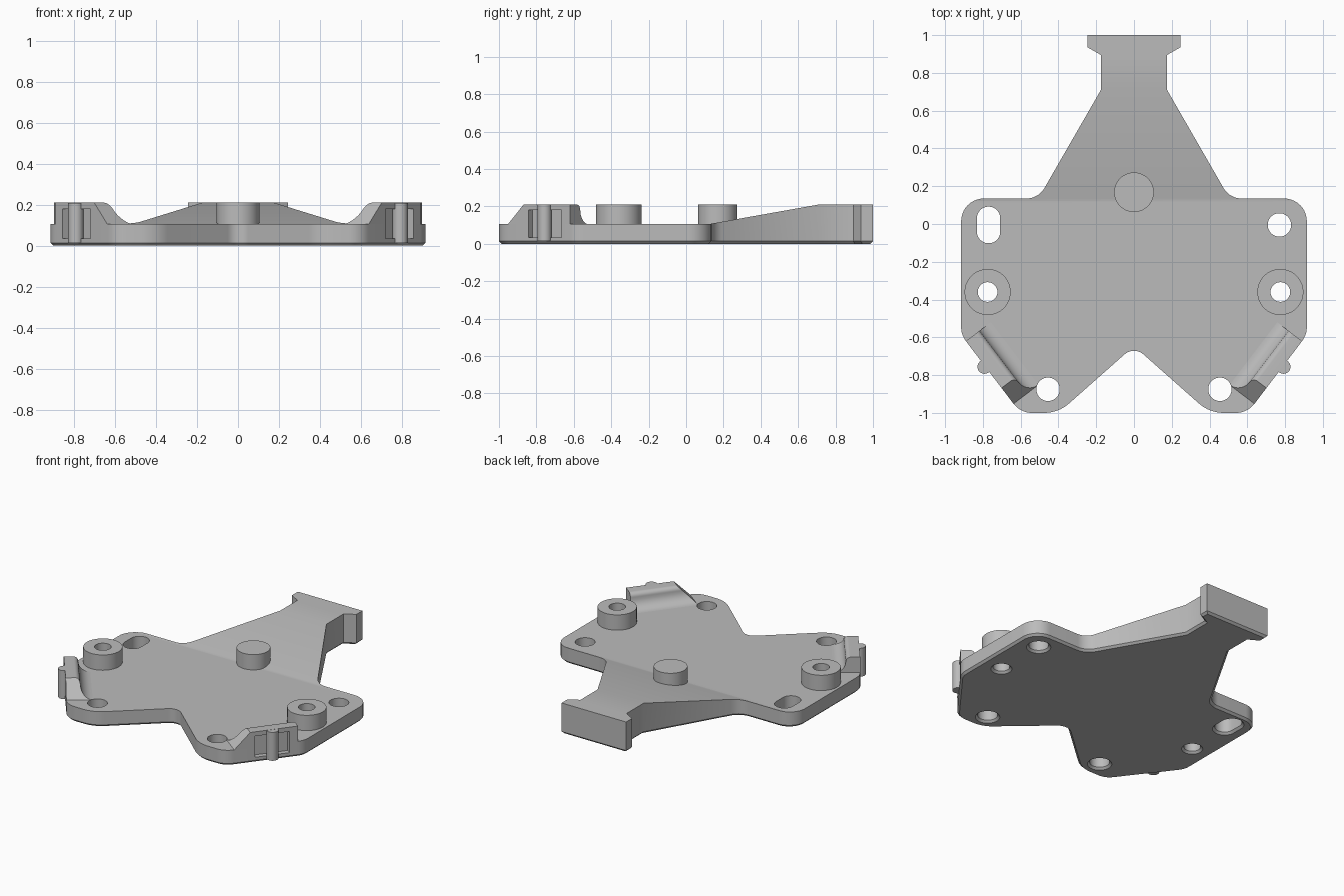
import bpy, bmesh, math
from mathutils import Vector

cube = bpy.data.objects.get("Cube")
if cube:
    bpy.data.objects.remove(cube, do_unlink=True)

grey = bpy.data.materials.new("plain grey")
grey.use_nodes = True
COLOUR = (0.5, 0.5, 0.5, 1)
grey.diffuse_color = COLOUR
grey.node_tree.nodes["Principled BSDF"].inputs["Base Color"].default_value = COLOUR

BASE, TOP, CHAMFER = 0.105, 0.21, 0.014


def loft(name, rings):
    """Closed solid through rings with equal point counts."""
    bm = bmesh.new()
    loops = [[bm.verts.new(p) for p in ring] for ring in rings]
    for a, b in zip(loops, loops[1:]):
        for i in range(len(a)):
            j = (i + 1) % len(a)
            bm.faces.new((a[i], a[j], b[j], b[i]))
    bm.faces.new(loops[0])
    bm.faces.new(loops[-1])
    bmesh.ops.recalc_face_normals(bm, faces=bm.faces)
    mesh = bpy.data.meshes.new(name)
    bm.to_mesh(mesh)
    bm.free()
    mesh.materials.append(grey)
    obj = bpy.data.objects.new(name, mesh)
    bpy.context.collection.objects.link(obj)
    return obj


def at_height(points, z):
    return [(x, y, z) for x, y in points]


def slot(x, y, r, half=0, n=48):
    """Circle outline, stretched along y when half is set."""
    pts = []
    for i in range(n):
        a = 2 * math.pi * (i + 0.5) / n
        pts.append((x + r * math.cos(a), y + r * math.sin(a) + math.copysign(half, math.sin(a))))
    return pts


def rounded(corners, steps=10):
    """Polygon outline with a fillet radius at each corner."""
    out = []
    for i, (x, y, r) in enumerate(corners):
        p = Vector((x, y))
        u = (Vector(corners[i - 1][:2]) - p).normalized()
        v = (Vector(corners[(i + 1) % len(corners)][:2]) - p).normalized()
        if not r:
            out.append(p)
            continue
        half = u.angle(v) / 2
        centre = p + (u + v).normalized() * r / math.sin(half)
        a, b = (p + d * r / math.tan(half) - centre for d in (u, v))
        sweep = a.angle_signed(b)
        for k in range(steps + 1):
            t = -sweep * k / steps
            c, s = math.cos(t), math.sin(t)
            out.append(centre + Vector((a.x * c - a.y * s, a.x * s + a.y * c)))
    return out


def inset(points, d):
    """Move a counter-clockwise outline inward by d."""
    out = []
    for i, p in enumerate(points):
        e = (p - points[i - 1]).normalized()
        f = (points[(i + 1) % len(points)] - p).normalized()
        n, m = Vector((-e.y, e.x)), Vector((-f.y, f.x))
        out.append(p + (n + m) * d / (1 + n.dot(m)))
    return out


def cut(obj, cutter):
    mod = obj.modifiers.new("cut", 'BOOLEAN')
    mod.operation, mod.solver, mod.object = 'DIFFERENCE', 'EXACT', cutter
    bpy.context.view_layer.objects.active = obj
    bpy.ops.object.modifier_apply(modifier=mod.name)


# Plate outline: right half, then mirrored
half_outline = [
    (0.40, -1.0, 0.2), (0.60, -1.0, 0.12), (0.915, -0.587, 0.12),
    (0.915, 0.135, 0.12), (0.506, 0.135, 0.11), (0.175, 0.71, 0),
    (0.175, 0.895, 0), (0.245, 0.935, 0), (0.245, 1.0, 0)]
corners = [(0, -0.646, 0.075)] + half_outline + [(-x, y, r) for x, y, r in reversed(half_outline)]
outline = rounded(corners)
plate = loft("base_plate", [at_height(inset(outline, CHAMFER), 0),
                            at_height(outline, CHAMFER), at_height(outline, TOP)])

# Remove the space above the flat deck and the rising neck
side_profile = [(-1.1, BASE), (0.12, BASE), (0.71, TOP), (0.71, 0.3), (-1.1, 0.3)]
deck_cutter = loft("deck_cutter", [[(x, y, z) for y, z in side_profile] for x in (-1.1, 1.1)])
cut(plate, deck_cutter)

# Screw holes with a chamfer underneath
holes = [(0.77, -0.005, 0.062, 0), (-0.77, -0.005, 0.062, 0.035)]
for s in (1, -1):
    holes += [(s * 0.775, -0.36, 0.052, 0), (s * 0.455, -0.875, 0.062, 0)]
cutters = [deck_cutter]
hole_cutters = []
for x, y, r, half in holes:
    wide = slot(x, y, r + 2 * CHAMFER, half)
    tight = slot(x, y, r, half)
    hole_cutters.append(loft("hole_cutter", [at_height(wide, -CHAMFER),
                                             at_height(tight, CHAMFER), at_height(tight, 0.3)]))
for c in hole_cutters:
    cut(plate, c)
cutters += hole_cutters
parts = [plate]

# Centre post
post = slot(0, 0.168, 0.105)
parts.append(loft("centre_post", [at_height(post, 0.1), at_height(post, TOP)]))

# Section of the side clip: flat top, rounded shoulder, concave foot
clip_section = [(0, BASE), (0, TOP)]
quarter = [math.pi / 2 * k / 8 for k in range(9)]
clip_section += [(0.06 + 0.03 * math.sin(a), 0.18 + 0.03 * math.cos(a)) for a in quarter]
clip_section += [(0.165 - 0.075 * math.cos(a), 0.18 - 0.075 * math.sin(a)) for a in quarter[1:]]

for s, side in ((1, "left"), (-1, "right")):
    # Hollow boss
    ring = slot(s * 0.775, -0.36, 0.122)
    boss = loft(side + "_boss", [at_height(ring, 0.1), at_height(ring, TOP)])

    # t runs forward along the slanted edge, n runs inward from it
    def edge(t, n, z):
        return (s * (0.89 - 0.605 * t - 0.796 * n), -0.62 - 0.796 * t + 0.605 * n, z)

    clip = loft(side + "_clip", [[edge(0, n, z) for n, z in clip_section],
                                 [edge(0.312 + (TOP - z), n, z) for n, z in clip_section]])
    for c in hole_cutters:
        cut(boss if abs(c.data.vertices[0].co.y + 0.36) < 0.12 else clip, c)

    # Pocket in the outer face with an upright rib in it
    box = [(0.056, -0.05), (0.28, -0.05), (0.28, 0.035), (0.056, 0.035)]
    pocket = loft("pocket_cutter", [[edge(t, n, z) for t, n in box] for z in (0.035, 0.18)])
    cut(plate, pocket)
    cut(clip, pocket)
    cutters.append(pocket)
    circle = slot(0.168, -0.004, 0.037, n=32)
    rib = loft(side + "_clip_rib", [[edge(t, n, z) for t, n in circle] for z in (CHAMFER, TOP - 0.001)])
    parts += [boss, clip, rib]

for c in cutters:
    bpy.data.objects.remove(c, do_unlink=True)

# Smooth the curved walls, keep the edges sharp
bpy.ops.object.select_all(action='DESELECT')
for obj in parts:
    obj.select_set(True)
bpy.context.view_layer.objects.active = plate
bpy.ops.object.shade_smooth_by_angle(angle=math.radians(30))
